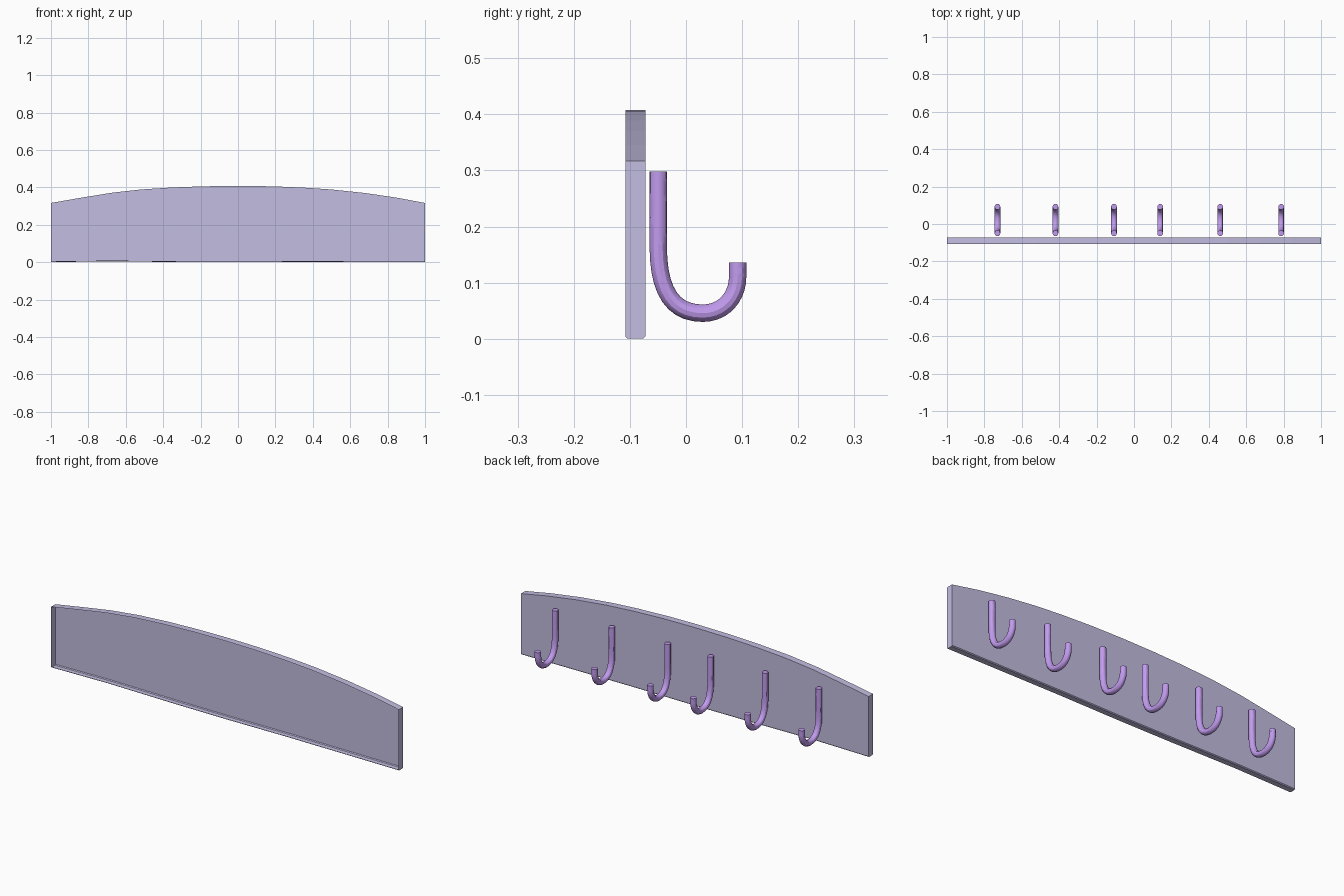
import bpy, bmesh
from mathutils import Vector

if "Cube" in bpy.data.objects:
    bpy.data.objects.remove(bpy.data.objects["Cube"])


def material(name, color):
    m = bpy.data.materials.new(name)
    m.diffuse_color = color
    m.use_nodes = True
    m.node_tree.nodes["Principled BSDF"].inputs["Base Color"].default_value = m.diffuse_color
    return m


board_mat = material("lavender_grey", (0.54, 0.51, 0.75, 1))
hook_mat = material("purple", (0.54, 0.33, 0.86, 1))

# Backboard: arched outline extruded through its thickness, open on the wall side
FRONT, BACK = -0.108, -0.0725
top = [(1, 0.317), (0.85, 0.345), (0.68, 0.370), (0.5, 0.389), (0.35, 0.399),
       (0.18, 0.406), (0, 0.408), (-0.18, 0.406), (-0.35, 0.400),
       (-0.52, 0.389), (-0.68, 0.371), (-0.85, 0.343), (-1, 0.317)]
bottom = [(-1, 0.001), (-0.68, 0.005), (-0.3, 0.001), (0, 0), (0.35, 0.002), (1, 0)]
bm = bmesh.new()
face = bm.faces.new([bm.verts.new((x, FRONT, z)) for x, z in bottom + top])
ext = bmesh.ops.extrude_face_region(bm, geom=[face])
moved = [v for v in ext["geom"] if isinstance(v, bmesh.types.BMVert)]
bmesh.ops.translate(bm, verts=moved, vec=(0, BACK - FRONT, 0))
bmesh.ops.recalc_face_normals(bm, faces=bm.faces)

# Small chamfer along the two long bottom edges
low = [e for e in bm.edges
       if all(v.co.z < 0.05 for v in e.verts)
       and abs(e.verts[0].co.y - e.verts[1].co.y) < 1e-5]
bmesh.ops.bevel(bm, geom=low, offset=0.004, segments=1, affect='EDGES')

# Remove the wall-side face so the board is a shallow open shell
wall_side = [f for f in bm.faces if all(abs(v.co.y - FRONT) < 1e-4 for v in f.verts)]
bmesh.ops.delete(bm, geom=wall_side, context='FACES_ONLY')
mesh = bpy.data.meshes.new("backboard")
bm.to_mesh(mesh)
bm.free()
mesh.materials.append(board_mat)
board = bpy.data.objects.new("backboard", mesh)
bpy.context.collection.objects.link(board)

# Hook: round rod swept along a J-shaped path (handle, point, handle)
path = [((-0.0495, 0.33), (-0.0495, 0.298), (-0.0495, 0.26)),
        ((-0.0495, 0.20), (-0.0495, 0.165), (-0.0495, 0.082)),
        ((-0.022, 0.0455), (0.03, 0.0455), (0.068, 0.0455)),
        ((0.092, 0.076), (0.092, 0.110), (0.092, 0.118)),
        ((0.092, 0.128), (0.092, 0.136), (0.092, 0.144))]
curve = bpy.data.curves.new("hook_path", 'CURVE')
curve.dimensions = '3D'
curve.bevel_depth = 0.0155
curve.bevel_resolution = 4
curve.resolution_u = 10
curve.use_fill_caps = True
spline = curve.splines.new('BEZIER')
spline.bezier_points.add(len(path) - 1)
for p, (left, mid, right) in zip(spline.bezier_points, path):
    p.handle_left_type = p.handle_right_type = 'FREE'
    p.co = Vector((0, *mid))
    p.handle_left = Vector((0, *left))
    p.handle_right = Vector((0, *right))
hook = bpy.data.objects.new("hook_1", curve)
bpy.context.collection.objects.link(hook)
bpy.ops.object.select_all(action='DESELECT')
hook.select_set(True)
bpy.context.view_layer.objects.active = hook
bpy.ops.object.convert(target='MESH')
hook = bpy.context.view_layer.objects.active
hook.data.materials.clear()
hook.data.materials.append(hook_mat)
bpy.ops.object.shade_smooth_by_angle()

# Row of six hooks
positions = [-0.73, -0.42, -0.107, 0.14, 0.461, 0.787]
hook.location.x = positions[0]
for i, x in enumerate(positions[1:], 2):
    copy = hook.copy()
    copy.name = f"hook_{i}"
    copy.location.x = x
    bpy.context.collection.objects.link(copy)
